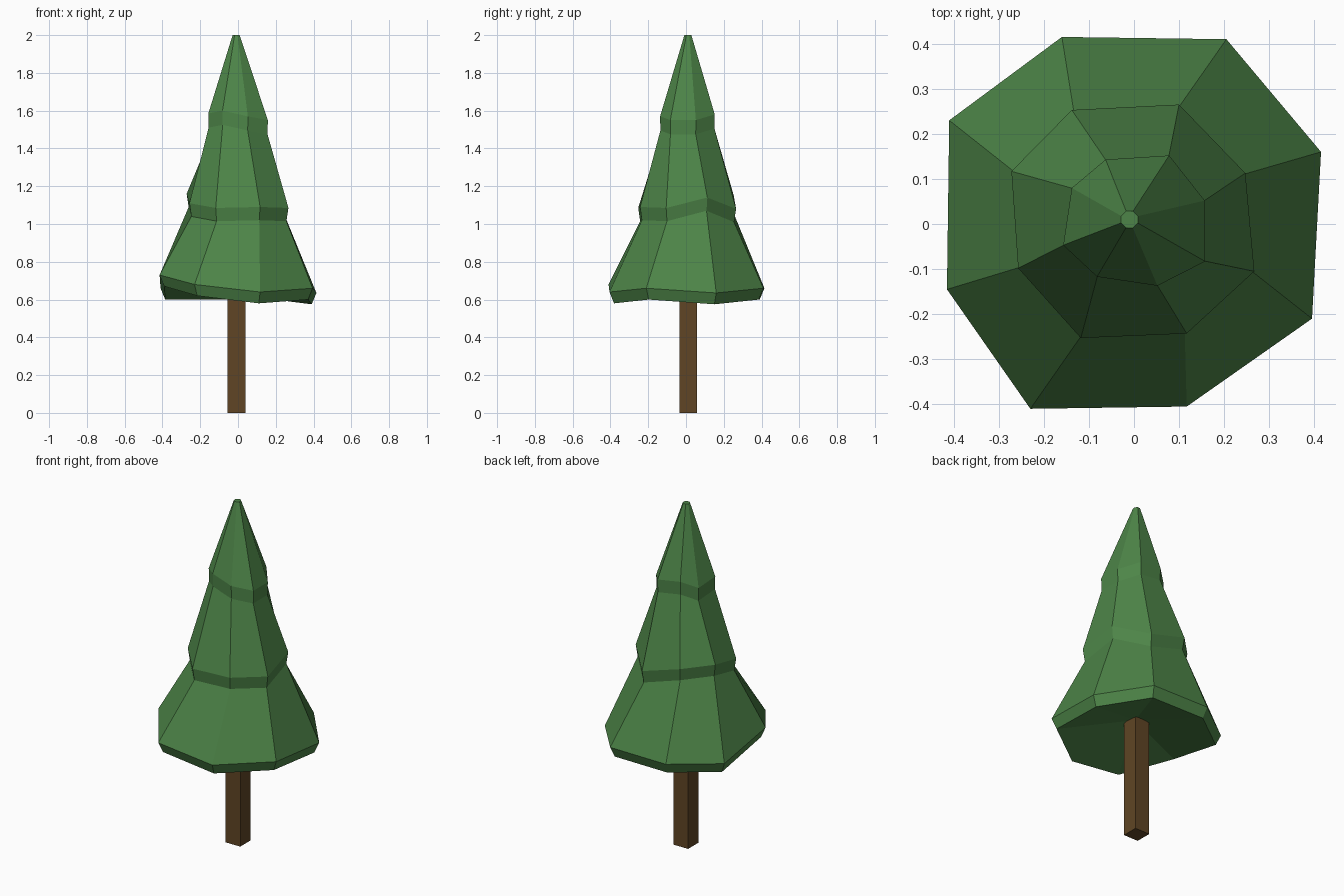
import bpy
import bmesh
from math import cos, sin, radians

default_cube = bpy.data.objects.get("Cube")
if default_cube:
    bpy.data.objects.remove(default_cube, do_unlink=True)


def make_material(name, colour):
    material = bpy.data.materials.new(name)
    material.use_nodes = True
    material.diffuse_color = colour
    shader = material.node_tree.nodes["Principled BSDF"]
    shader.inputs["Base Color"].default_value = colour
    return material


def make_object(name, mesh_data, material):
    bmesh.ops.recalc_face_normals(mesh_data, faces=mesh_data.faces)
    mesh = bpy.data.meshes.new(name)
    mesh_data.to_mesh(mesh)
    mesh_data.free()
    mesh.materials.append(material)
    result = bpy.data.objects.new(name, mesh)
    bpy.context.collection.objects.link(result)
    return result


def add_ring(mesh_data, points):
    return [mesh_data.verts.new(point) for point in points]


def bridge(mesh_data, lower, upper):
    count = len(lower)
    for i in range(count):
        j = (i + 1) % count
        mesh_data.faces.new((lower[i], lower[j], upper[j], upper[i]))


leaf_green = make_material("leaf green", (0.075, 0.235, 0.065, 1))
bark_brown = make_material("bark brown", (0.115, 0.060, 0.018, 1))

# Uneven rims of the three foliage tiers, in hundredths:
# corners clockwise from the back, their heights, the drop and inset of the hem
tiers = [
    dict(x=(-16, 20.5, 41.5, 39.5, 11.7, -23, -41.5, -41),
         y=(41.5, 41, 16, -21, -40.5, -41, -14.5, 23),
         z=(66, 66, 63.5, 66, 64, 68, 73, 66), drop=6, inset=0.94),
    dict(x=(-13.8, 10, 24.7, 26.7, 11.7, -11.8, -25.7, -27.2),
         y=(25.3, 26.5, 11.3, -10.5, -24.3, -25.3, -9.8, 11.7),
         z=(115, 108, 114, 108.5, 109, 108.5, 111, 116), drop=7, inset=0.96),
    dict(x=(-6.3, 7.8, 15.7, 15.8, 5.2, -8.2, -15.7, -13.8),
         y=(14.3, 15.2, 5.2, -8.3, -13.7, -11.7, -4.7, 8),
         z=(160, 158, 155, 155, 157, 160, 158.5, 156), drop=7.5, inset=0.99),
]

# Foliage: one faceted skin through every hem and rim up to the blunt tip
foliage = bmesh.new()
rings = []
for tier in tiers:
    corners = list(zip(tier["x"], tier["y"], tier["z"]))
    inset, drop = tier["inset"], tier["drop"]
    rings.append(add_ring(foliage, [(x * inset / 100, y * inset / 100, (z - drop) / 100)
                                    for x, y, z in corners]))
    rings.append(add_ring(foliage, [(x / 100, y / 100, z / 100) for x, y, z in corners]))

tip_angles = [radians(112 - 45 * i) for i in range(8)]
rings.append(add_ring(foliage, [(0.02 * cos(a) - 0.01, 0.02 * sin(a) + 0.01, 2)
                                for a in tip_angles]))
for lower, upper in zip(rings, rings[1:]):
    bridge(foliage, lower, upper)
foliage.faces.new(rings[-1])

# Shallow hollow underside
hollow = foliage.verts.new((0, 0.01, 0.7))
hem = rings[0]
for i, corner in enumerate(hem):
    foliage.faces.new((corner, hollow, hem[(i + 1) % len(hem)]))
make_object("foliage", foliage, leaf_green)

# Trunk: a plain square post reaching into the foliage
trunk = bmesh.new()
bmesh.ops.create_cube(trunk, size=1)
bmesh.ops.scale(trunk, vec=(0.095, 0.095, 0.8), verts=trunk.verts)
bmesh.ops.translate(trunk, vec=(-0.008, 0.012, 0.4), verts=trunk.verts)
make_object("trunk", trunk, bark_brown)
